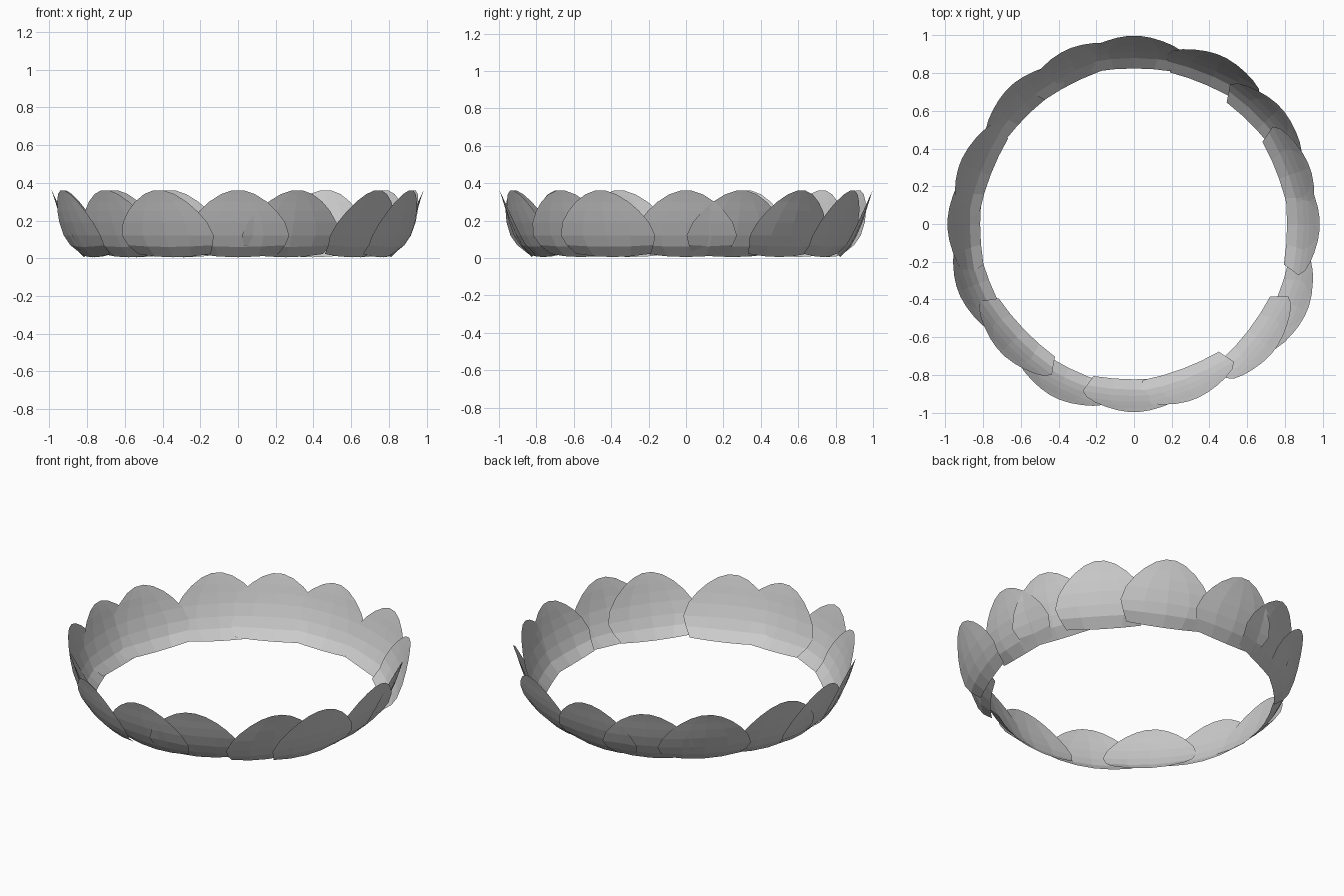
import bpy, bmesh
from math import radians
from mathutils import Matrix

if "Cube" in bpy.data.objects:
    bpy.data.objects.remove(bpy.data.objects["Cube"])

# Petal profile: height, radius from ring centre, half width
ROWS = [(0.005, 0.82, 0.215), (0.06, 0.875, 0.25), (0.12, 0.908, 0.272),
        (0.19, 0.938, 0.25), (0.25, 0.958, 0.205), (0.30, 0.973, 0.152),
        (0.34, 0.986, 0.09), (0.36, 0.993, 0.03)]
COLS = [-1, -0.5, 0, 0.5, 1]
CUP = 0.38

# Ring layout: angle, radial offset, yaw about the petal's own upright axis
PETALS = [(0, -0.008, 0), (17.5, -0.014, 2), (38, 0.0, 5), (62, 0.012, 4),
          (90, 0.005, 0), (111, -0.003, 4), (132, -0.012, 1), (161, -0.016, -2),
          (180, -0.004, 0), (201, 0.005, 0), (224, -0.012, 0), (245.5, 0.018, -2),
          (270, 0.004, 0), (288.5, -0.01, 2), (317.5, 0.008, 5), (333, 0.034, 5)]


def petal(name, angle, offset, yaw):
    bm = bmesh.new()
    grid = []
    for z, r, hw in ROWS:
        row = []
        for u in COLS:
            y = u * hw
            # cupped across the width, lower corners slightly raised
            lift = 0.018 * u * u * max(0, 1 - z / 0.12)
            row.append(bm.verts.new((r - CUP * y * y, y, z + lift)))
        grid.append(row)
    for a, b in zip(grid, grid[1:]):
        for i in range(len(COLS) - 1):
            bm.faces.new((a[i], a[i + 1], b[i + 1], b[i]))
    pivot = Matrix.Translation((0.9, 0, 0))
    m = (Matrix.Rotation(radians(angle), 4, 'Z') @ Matrix.Translation((offset, 0, 0))
         @ pivot @ Matrix.Rotation(radians(yaw), 4, 'Z') @ pivot.inverted())
    bm.transform(m)
    mesh = bpy.data.meshes.new(name)
    bm.to_mesh(mesh)
    bm.free()
    bpy.context.collection.objects.link(bpy.data.objects.new(name, mesh))


# Ring of overlapping petals
for n, (angle, offset, yaw) in enumerate(PETALS):
    petal(f"petal_{n + 1:02d}", angle, offset, yaw)
